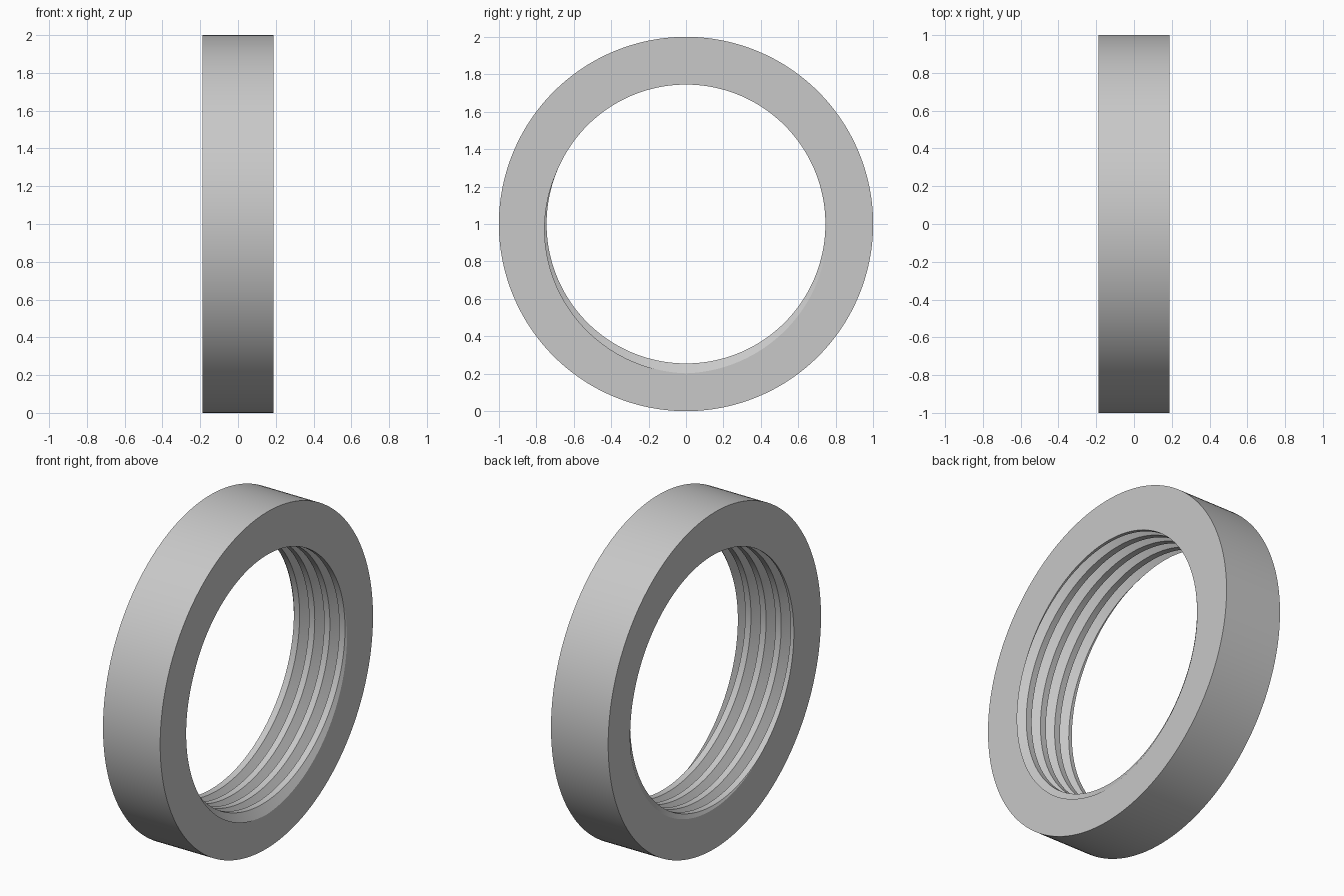
import bpy
import bmesh
from math import sin, cos, pi, radians

cube = bpy.data.objects.get("Cube")
if cube:
    bpy.data.objects.remove(cube)

HALF = 0.188            # half of the ring's width
OUTER = 1.0
CREST, ROOT = 0.745, 0.798
PITCH = 2 * HALF / 3.78
FLANK = 0.31 * PITCH    # half-width of a groove
STEPS = 192

steel = bpy.data.materials.new("plain_grey")
steel.use_nodes = True
grey = (0.58, 0.58, 0.58, 1)
steel.diffuse_color = grey
steel.node_tree.nodes["Principled BSDF"].inputs["Base Color"].default_value = grey


def bore_radius(x, root):
    """Radius of the V-grooved bore, for a groove bottom at x = root."""
    gap = abs((x - root + PITCH / 2) % PITCH - PITCH / 2)
    return CREST + (ROOT - CREST) * max(0, 1 - gap / FLANK)


def section(turn):
    """Closed cross-section of the ring as (x, radius) pairs."""
    root = HALF + PITCH * turn
    points = [(-HALF, OUTER)]
    for groove in range(-6, 2):
        for offset in (-FLANK, 0, FLANK):
            x = root + groove * PITCH + offset
            x = max(-HALF, min(HALF, x))
            points.append((x, bore_radius(x, root)))
    points.append((HALF, OUTER))
    return points


# Sweep the section round the axis while the groove advances one pitch
bm = bmesh.new()
columns = []
for i in range(STEPS + 1):
    t = 2 * pi * i / STEPS
    columns.append([bm.verts.new((x, r * sin(t), OUTER - r * cos(t)))
                    for x, r in section(i / STEPS)])
for a, b in zip(columns, columns[1:]):
    for j in range(len(a)):
        k = (j + 1) % len(a)
        bm.faces.new((a[j], a[k], b[k], b[j]))

# Close the seam and drop the collapsed parts of grooves beyond the ends
bmesh.ops.remove_doubles(bm, verts=bm.verts, dist=0.00005)
bmesh.ops.recalc_face_normals(bm, faces=bm.faces)
mesh = bpy.data.meshes.new("threaded_ring")
bm.to_mesh(mesh)
bm.free()
mesh.materials.append(steel)

ring = bpy.data.objects.new("threaded_ring", mesh)
bpy.context.collection.objects.link(ring)
bpy.ops.object.select_all(action="DESELECT")
ring.select_set(True)
bpy.context.view_layer.objects.active = ring
bpy.ops.object.shade_smooth_by_angle(angle=radians(22))
